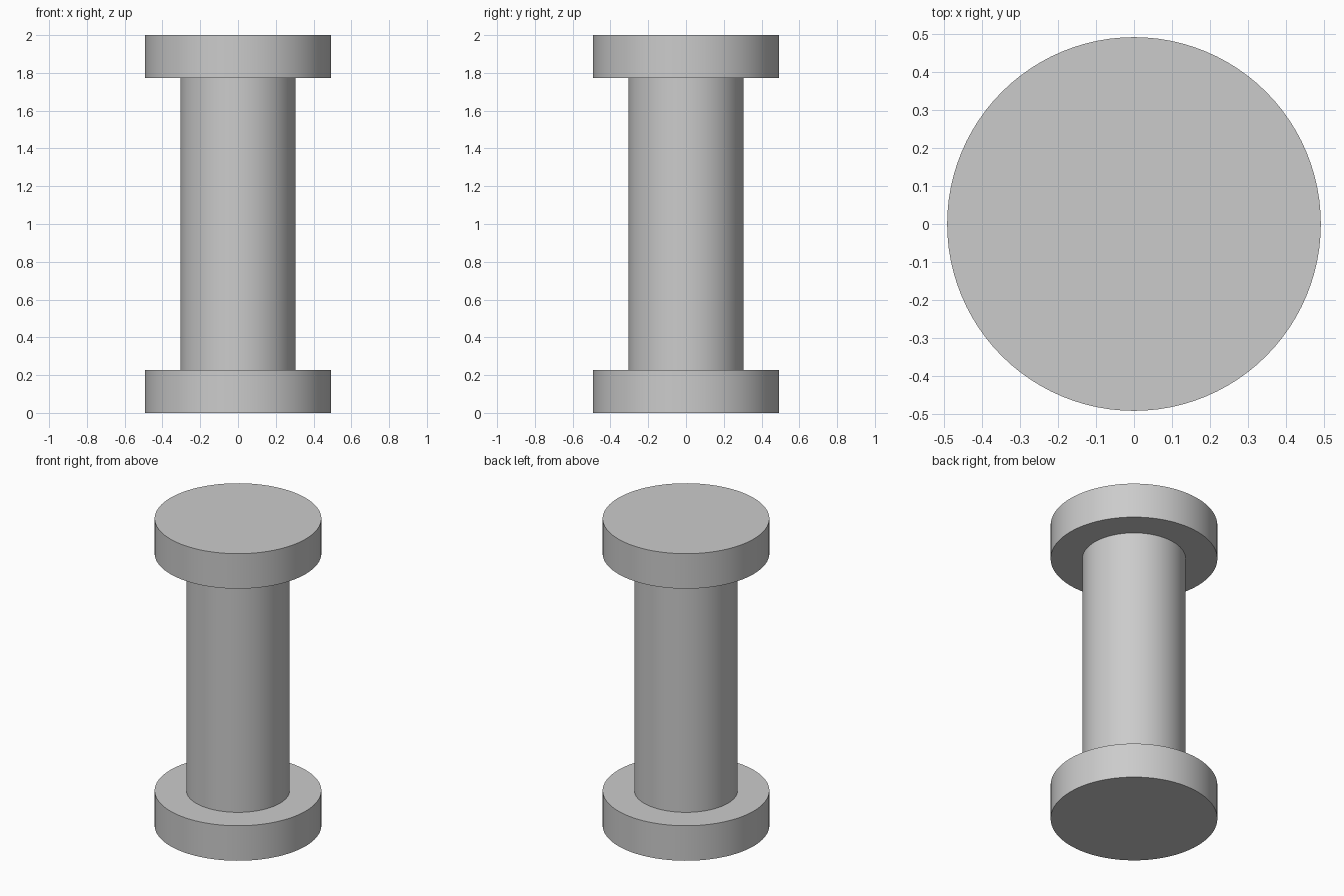
import bpy
import math

cube = bpy.data.objects.get("Cube")
if cube:
    bpy.data.objects.remove(cube, do_unlink=True)

HEIGHT = 2.0
FLANGE_RADIUS = 0.492
FLANGE_HEIGHT = 0.228
SHAFT_RADIUS = 0.305

# One plain grey for the whole spool
grey = bpy.data.materials.new("plain grey")
grey.use_nodes = True
colour = (0.6, 0.6, 0.6, 1.0)
grey.diffuse_color = colour
grey.node_tree.nodes["Principled BSDF"].inputs["Base Color"].default_value = colour


def add_cylinder(name, radius, bottom, top):
    bpy.ops.mesh.primitive_cylinder_add(
        vertices=96, radius=radius, depth=top - bottom,
        location=(0, 0, (bottom + top) / 2))
    part = bpy.context.object
    part.name = name
    part.data.materials.append(grey)
    bpy.ops.object.shade_smooth_by_angle(angle=math.radians(30))
    return part


# Bottom disc, column and top disc
add_cylinder("bottom_flange", FLANGE_RADIUS, 0, FLANGE_HEIGHT)
add_cylinder("shaft", SHAFT_RADIUS, FLANGE_HEIGHT, HEIGHT - FLANGE_HEIGHT)
add_cylinder("top_flange", FLANGE_RADIUS, HEIGHT - FLANGE_HEIGHT, HEIGHT)
